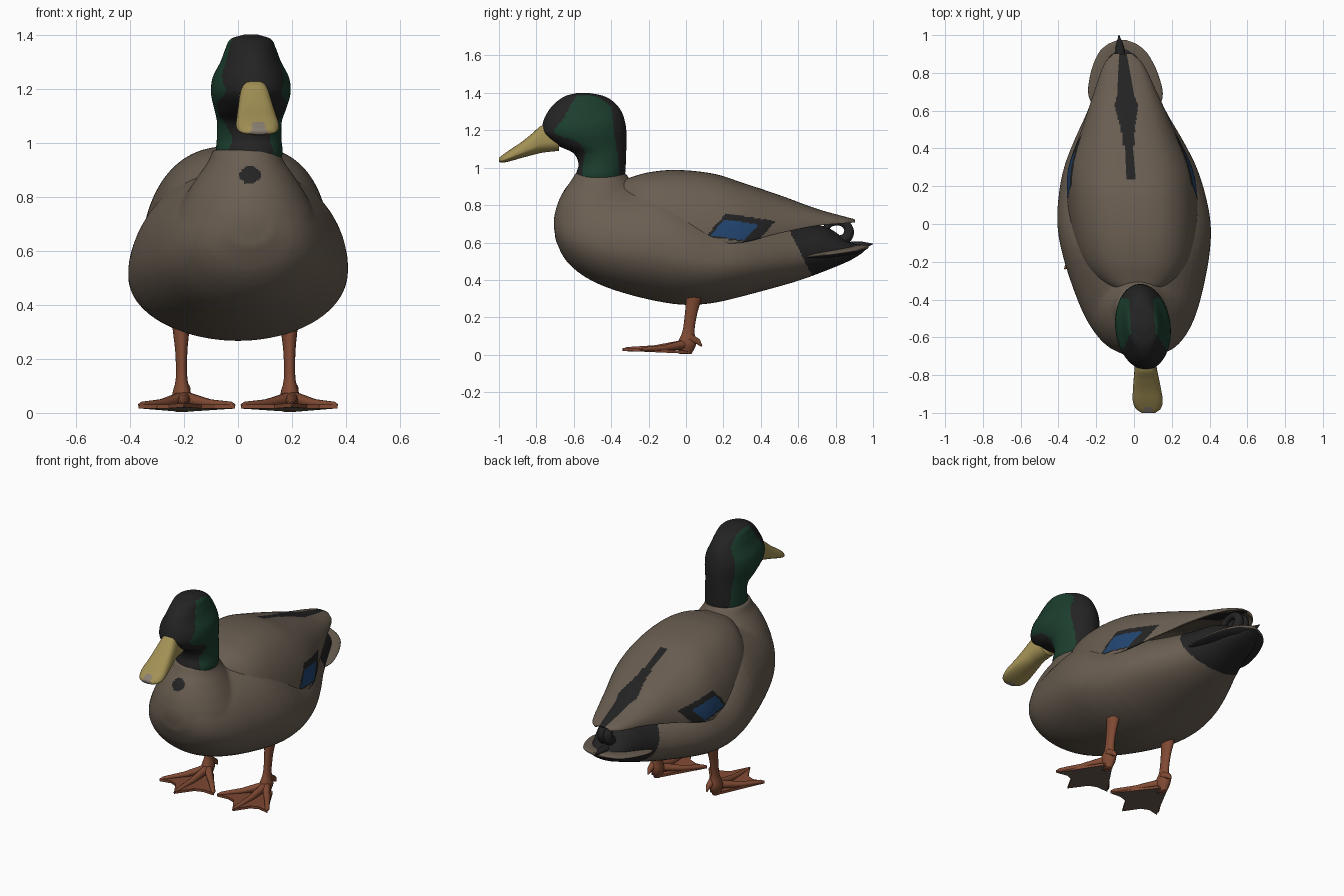
import bpy, bmesh, math
from mathutils import Vector

cube = bpy.data.objects.get("Cube")
if cube:
    bpy.data.objects.remove(cube)


def material(name, rgb):
    m = bpy.data.materials.new(name)
    m.use_nodes = True
    m.diffuse_color = (*rgb, 1)
    m.node_tree.nodes["Principled BSDF"].inputs["Base Color"].default_value = (*rgb, 1)
    return m


BROWN = material("plumage brown", (0.143, 0.112, 0.083))
BLACK = material("feather black", (0.017, 0.017, 0.017))
GREEN = material("head green", (0.011, 0.048, 0.027))
BLUE = material("wing blue", (0.016, 0.06, 0.165))
YELLOW = material("bill yellow", (0.36, 0.28, 0.09))
ORANGE = material("leg orange", (0.215, 0.068, 0.033))
GREY = material("bill tip grey", (0.25, 0.21, 0.17))


def lean(y):
    """Sideways drift of the centre line, from bill to tail."""
    return -0.065 * y


def interp(keys, t):
    """Smooth interpolation of all columns of a key table."""
    t = min(max(t, keys[0][0]), keys[-1][0])
    i = 0
    while i < len(keys) - 2 and t > keys[i + 1][0]:
        i += 1
    a, b = keys[i], keys[i + 1]
    p, q = keys[max(i - 1, 0)], keys[min(i + 2, len(keys) - 1)]
    h = b[0] - a[0]
    s = (t - a[0]) / h
    out = []
    for c in range(1, len(a)):
        m0 = (b[c] - p[c]) / (b[0] - p[0]) * h
        m1 = (q[c] - a[c]) / (q[0] - a[0]) * h
        out.append((2*s**3 - 3*s*s + 1) * a[c] + (s**3 - 2*s*s + s) * m0
                   + (3*s*s - 2*s**3) * b[c] + (s**3 - s*s) * m1)
    return out


def power(v, p):
    return math.copysign(abs(v) ** p, v)


def loft(bm, keys, axis, rings=40, segs=48, belly=0.5, off=0.0, taper=1.0):
    """Closed loft of oval rings; keys are (position, low, high, half width)."""
    rows = []
    for r in range(rings + 1):
        t = keys[0][0] + (keys[-1][0] - keys[0][0]) * (0.5 - 0.5 * math.cos(math.pi * r / rings))
        lo, hi, hw = interp(keys, t)
        mid = lo + (hi - lo) * belly
        row = []
        for k in range(segs):
            a = 2 * math.pi * k / segs
            upper = math.sin(a) > 0
            u = mid + (hi - mid if upper else mid - lo) * math.sin(a)
            y, z = (t, u) if axis == "y" else (u, t)
            x = hw * power(math.cos(a), taper if upper else 1)
            row.append(bm.verts.new((x + off + lean(y), y, z)))
        rows.append(row)
    for a, b in zip(rows, rows[1:]):
        for k in range(segs):
            n = (k + 1) % segs
            bm.faces.new((a[k], a[n], b[n], b[k]))
    bm.faces.new(rows[0])
    bm.faces.new(rows[-1])
    bmesh.ops.recalc_face_normals(bm, faces=bm.faces)


def paint(me, mats, rule, smooth=True):
    me.materials.clear()
    for m in mats:
        me.materials.append(m)
    for p in me.polygons:
        p.use_smooth = smooth
        p.material_index = mats.index(rule(p.center, p.normal)) if rule else 0


def finish(name, bm, mats, rule=None, smooth=True):
    me = bpy.data.meshes.new(name)
    bm.to_mesh(me)
    bm.free()
    ob = bpy.data.objects.new(name, me)
    bpy.context.collection.objects.link(ob)
    paint(me, mats, rule, smooth)
    return ob


def tube(name, pts, radii, mat, bezier=False):
    cu = bpy.data.curves.new(name, "CURVE")
    cu.dimensions = "3D"
    cu.bevel_depth = 1.0
    cu.bevel_resolution = 3
    cu.use_fill_caps = True
    sp = cu.splines.new("BEZIER" if bezier else "POLY")
    points = sp.bezier_points if bezier else sp.points
    points.add(len(pts) - 1)
    for pt, co, r in zip(points, pts, radii):
        pt.co = co if bezier else (*co, 1)
        pt.radius = r
        if bezier:
            pt.handle_left_type = pt.handle_right_type = "AUTO"
    cu.materials.append(mat)
    bpy.context.collection.objects.link(bpy.data.objects.new(name, cu))


# Body and breast, fused into one skin; the flanks overlap the front of the wings
bm = bmesh.new()
loft(bm, [(-.70, .62, .76, .08), (-.66, .53, .82, .165), (-.6, .46, .86, .228), (-.5, .393, .885, .288),
          (-.35, .335, .915, .342), (-.15, .285, .93, .392), (0, .266, .87, .407), (.15, .277, .785, .39),
          (.3, .312, .75, .352), (.45, .352, .72, .285), (.6, .395, .70, .207), (.75, .45, .685, .145),
          (.88, .505, .60, .095), (.96, .555, .58, .04)], "y", belly=.42, taper=1.1)
loft(bm, [(.5, -.61, -.25, .18), (.6, -.685, -.2, .25), (.7, -.708, -.17, .265), (.8, -.69, -.2, .225),
          (.88, -.652, -.26, .175), (.93, -.615, -.295, .14), (.975, -.59, -.325, .122)], "z")
body = finish("body", bm, [BROWN])
remesh = body.modifiers.new("fuse", "REMESH")
remesh.mode = "VOXEL"
remesh.voxel_size = .009
relax = body.modifiers.new("relax", "SMOOTH")
relax.iterations = 15
graph = bpy.context.evaluated_depsgraph_get()
skin = bpy.data.meshes.new_from_object(body.evaluated_get(graph))
body.modifiers.clear()
body.data = skin


def body_rule(c, n):
    rump = c.y > .57 + (.63 - c.z) * .5
    spot = c.y < -.5 and ((c.x - .045) / .038) ** 2 + ((c.z - .88) / .033) ** 2 < 1
    return BLACK if rump or spot else BROWN


paint(skin, [BROWN, BLACK], body_rule)

# Head and neck
HEAD_X = .012
CHEEK = [(.94, -.555), (1.03, -.55), (1.08, -.54), (1.12, -.56), (1.15, -.61), (1.18, -.70),
         (1.22, -.69), (1.27, -.65), (1.33, -.62), (1.39, -.58)]


def head_rule(c, n):
    front = interp(CHEEK, c.z)[0]
    back = -.355 - .12 * max(c.z - .96, 0)
    side = abs(c.x - HEAD_X - lean(c.y))
    return GREEN if front < c.y < back and side > .064 and c.z < 1.387 else BLACK


bm = bmesh.new()
loft(bm, [(.90, -.56, -.35, .10), (.955, -.588, -.328, .122), (1.02, -.575, -.322, .119),
          (1.08, -.605, -.32, .12), (1.12, -.69, -.318, .131), (1.18, -.765, -.318, .146),
          (1.24, -.765, -.325, .141), (1.30, -.738, -.345, .111), (1.35, -.695, -.385, .092),
          (1.385, -.64, -.445, .072), (1.40, -.58, -.52, .025)], "z", rings=80, segs=120, off=HEAD_X)
finish("head", bm, [BLACK, GREEN], head_rule)

# Bill with a grey nail at the tip
bm = bmesh.new()
loft(bm, [(-1.0, 1.03, 1.052, .035), (-.98, 1.027, 1.068, .064), (-.94, 1.035, 1.097, .079),
          (-.88, 1.052, 1.137, .075), (-.82, 1.068, 1.185, .067), (-.77, 1.08, 1.226, .06),
          (-.68, 1.09, 1.235, .054)], "y", rings=50, off=HEAD_X, belly=.35, taper=.6)
finish("bill", bm, [YELLOW, GREY],
       lambda c, n: GREY if c.y < -.97 and abs(c.x - HEAD_X - lean(c.y)) < .024 else YELLOW)

# Folded wings in one shell: keys are (y, lower edge, top, half width)
WING = [(-.38, .86, .915, .06), (-.3, .77, .942, .20), (-.2, .69, .97, .285), (-.05, .63, .983, .328),
        (.15, .595, .962, .34), (.3, .60, .915, .322), (.5, .65, .848, .24), (.7, .69, .775, .16),
        (.85, .703, .733, .095), (.9, .707, .72, .045)]
STRIPE = [(.19, 0), (.25, .015), (.4, .025), (.52, .04), (.62, .06), (.68, .045), (.9, .02)]
STEPS = 60


def wing_rule(c, n):
    if c.y > .19 and abs(c.x - lean(c.y)) < interp(STRIPE, c.y)[0]:
        return BLACK
    along = c.y - .9 * (c.z - .65)
    up = c.z + .15 * (c.y - .2)
    if .14 < along < .345 and .627 < up < .723:
        return BLUE
    return BLACK if .12 < along < .42 and .62 < up < .755 else BROWN


bm = bmesh.new()
rows = []
for r in range(151):
    y = WING[0][0] + (WING[-1][0] - WING[0][0]) * r / 150
    edge, top, w = interp(WING, y)
    rows.append([bm.verts.new((w * power(math.sin(a), .72) + lean(y), y, edge + (top - edge) * math.cos(a)))
                 for a in (math.pi / 2 * k / STEPS for k in range(-STEPS, STEPS + 1))])
for a, b in zip(rows, rows[1:]):
    for k in range(2 * STEPS):
        bm.faces.new((a[k], a[k + 1], b[k + 1], b[k]))
wings = finish("folded_wings", bm, [BROWN, BLACK, BLUE], wing_rule)
thick = wings.modifiers.new("thickness", "SOLIDIFY")
thick.thickness = .01
thick.offset = 0

# Tail fan, black tail point and curled tail feathers
bm = bmesh.new()
loft(bm, [(.58, .505, .53, .12), (.66, .505, .545, .192), (.78, .515, .565, .183),
          (.9, .535, .582, .132), (.95, .555, .588, .08), (.975, .57, .588, .02)], "y", rings=36)
finish("tail_fan", bm, [BROWN, BLACK], lambda c, n: BLACK if n.z < -.6 else BROWN)
tube("tail_point", [(-.07, .86, .575), (-.075, .94, .585), (-.08, 1.0, .592)], [.03, .022, .002], BLACK)
for dx, label in ((-.02, "left"), (.02, "right")):
    curl = [(.68, .62), (.80, .605), (.865, .635), (.86, .69), (.80, .708), (.752, .68), (.755, .63)]
    tube(label + "_tail_curl", [(lean(y) + dx, y, z) for y, z in curl],
         [.035, .032, .029, .024, .018, .018, .016], BLACK, bezier=True)

# Legs and webbed feet
TOES = [(.168, -.24), (0, -.34), (-.188, -.22)]
for side, label in ((1, "left"), (-1, "right")):
    x0 = side * .2
    bm = bmesh.new()
    loft(bm, [(.004, -.035, .03, .022), (.06, -.045, .055, .036), (.12, -.02, .045, .022), (.22, -.006, .06, .022),
              (.3, 0, .083, .03), (.4, 0, .095, .04)], "z", rings=24, segs=20, off=x0 - .008)
    finish(label + "_leg", bm, [ORANGE])

    bm = bmesh.new()
    outline = [(.03, .01), TOES[0], (.1, -.225), (.055, -.245), TOES[1], (-.065, -.235), (-.115, -.215),
               TOES[2], (-.03, .01)]
    web = bm.faces.new([bm.verts.new((x0 + side * x, y, .006 - .045 * y)) for x, y in outline])
    up = bmesh.ops.extrude_face_region(bm, geom=[web])["geom"]
    bmesh.ops.translate(bm, vec=Vector((0, 0, .015)), verts=[g for g in up if isinstance(g, bmesh.types.BMVert)])
    bmesh.ops.recalc_face_normals(bm, faces=bm.faces)
    finish(label + "_web", bm, [ORANGE, BROWN], lambda c, n: BROWN if n.z < -.5 else ORANGE, smooth=False)

    for (x, y), toe in zip(TOES, ("outer", "middle", "inner")):
        tube(f"{label}_{toe}_toe", [(x0, -.01, .055), (x0 + side * x * .5, y * .5, .034),
                                    (x0 + side * x * .92, y * .92, .03), (x0 + side * x, y, .03)],
             [.026, .017, .012, .003], ORANGE)
    tube(label + "_hind_toe", [(x0, .02, .09), (x0, .065, .07), (x0, .085, .045)], [.025, .016, .004], ORANGE)
